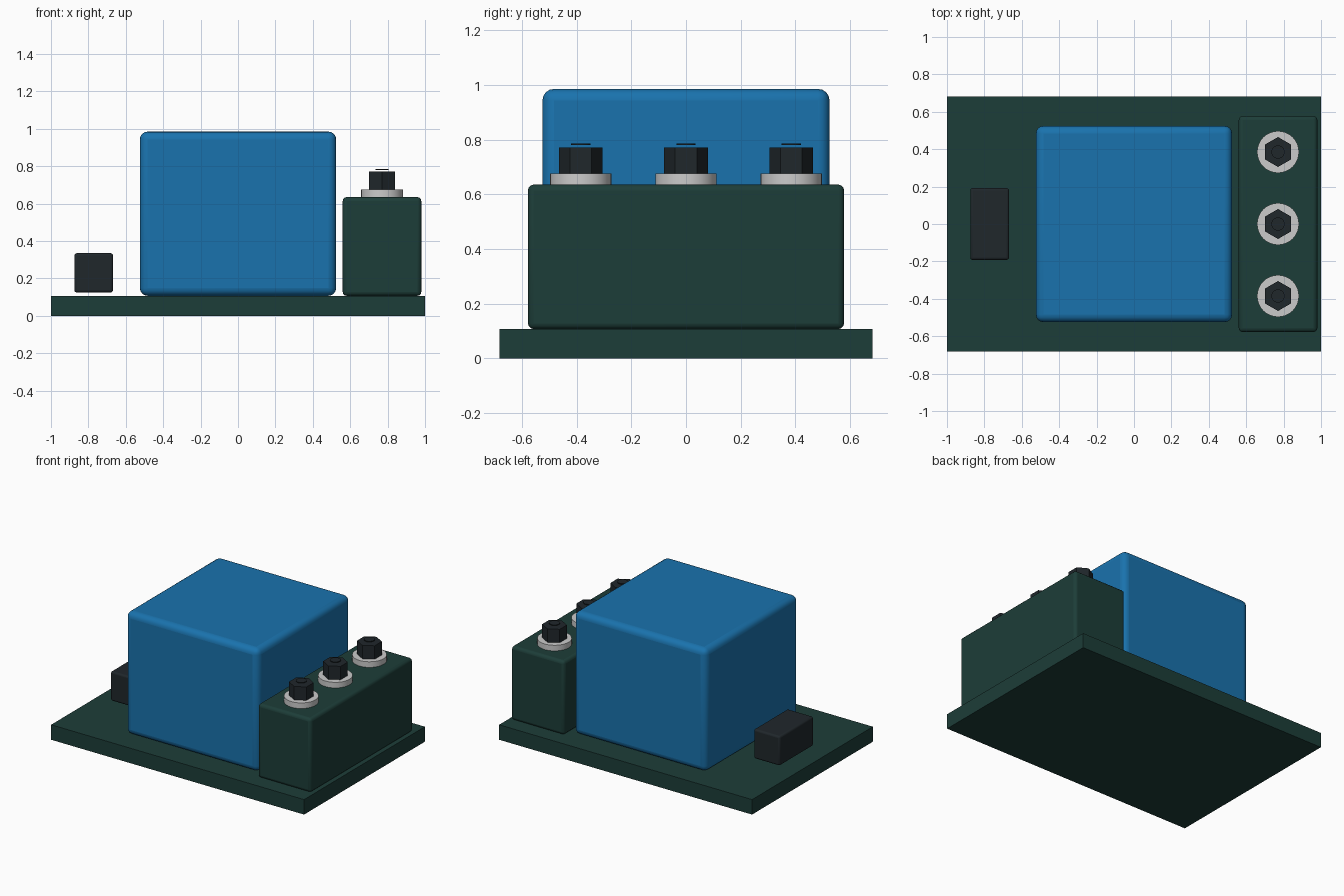
import bpy
import math

if "Cube" in bpy.data.objects:
    bpy.data.objects.remove(bpy.data.objects["Cube"])


def material(name, rgb):
    m = bpy.data.materials.new(name)
    m.diffuse_color = (*rgb, 1)
    m.use_nodes = True
    m.node_tree.nodes["Principled BSDF"].inputs["Base Color"].default_value = m.diffuse_color
    return m


GREEN = material("dark_green", (0.012, 0.047, 0.04))
BLUE = material("blue", (0.01, 0.17, 0.42))
BLACK = material("black", (0.014, 0.02, 0.024))


def box(name, lo, hi, mat, bevel=0, segments=3):
    bpy.ops.mesh.primitive_cube_add(size=1, location=[(a + b) / 2 for a, b in zip(lo, hi)])
    ob = bpy.context.object
    ob.name = name
    ob.scale = [b - a for a, b in zip(lo, hi)]
    bpy.ops.object.transform_apply(location=False, rotation=False, scale=True)
    ob.data.materials.append(mat)
    if bevel:
        mod = ob.modifiers.new("Bevel", "BEVEL")
        mod.width = bevel
        mod.segments = segments
        bpy.ops.object.shade_smooth_by_angle(angle=math.radians(40))
    return ob


def disc(name, sides, radius, x, y, z0, z1, mat=None):
    bpy.ops.mesh.primitive_cylinder_add(vertices=sides, radius=radius, depth=z1 - z0,
                                        location=(x, y, (z0 + z1) / 2))
    ob = bpy.context.object
    ob.name = name
    if mat:
        ob.data.materials.append(mat)
    if sides > 6:
        bpy.ops.object.shade_smooth_by_angle(angle=math.radians(40))
    return ob


# Base plate
box("base_plate", (-1, -0.682, 0), (1, 0.682, 0.107), GREEN)
# Main rounded housing
box("main_housing", (-0.525, -0.525, 0.107), (0.525, 0.525, 0.985), BLUE, 0.042, 4)
# Terminal block on the right
box("terminal_block", (0.56, -0.578, 0.107), (0.98, 0.578, 0.635), GREEN, 0.021)
# Small component on the left, slightly above the plate
box("side_connector", (-0.875, -0.192, 0.125), (-0.668, 0.192, 0.335), BLACK, 0.013)

# Three terminal bolts: washer, hex head, thin top mark
for i, y in enumerate((-0.385, 0, 0.385), 1):
    disc(f"washer_{i}", 32, 0.112, 0.77, y, 0.633, 0.675)
    disc(f"hex_bolt_{i}", 6, 0.08, 0.77, y, 0.66, 0.771, BLACK)
    disc(f"bolt_cap_{i}", 24, 0.035, 0.77, y, 0.780, 0.785, BLACK)
